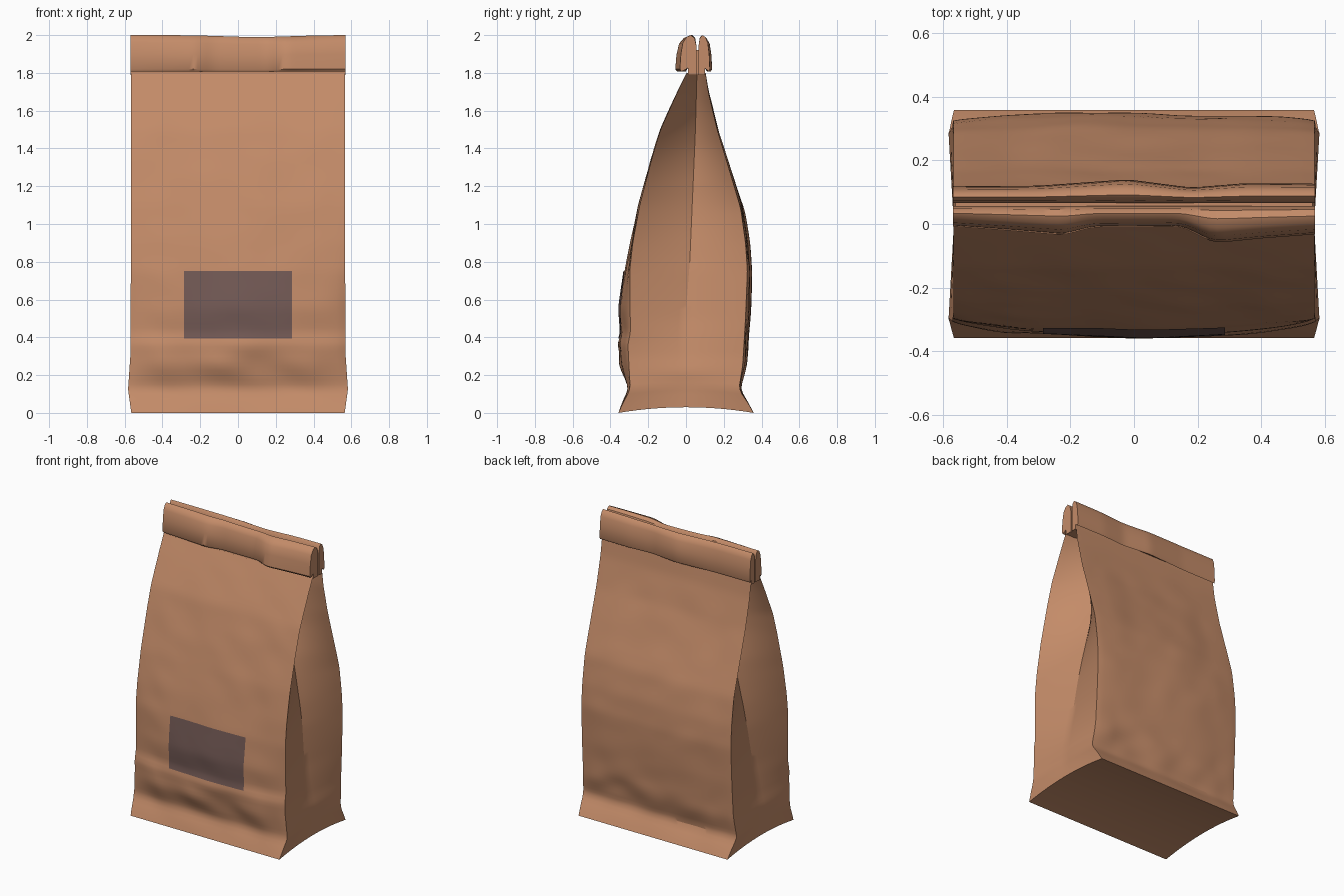
import bpy, bmesh, math
from mathutils import Vector, noise

if "Cube" in bpy.data.objects:
    bpy.data.objects.remove(bpy.data.objects["Cube"])


def material(name, rgb):
    m = bpy.data.materials.new(name)
    m.diffuse_color = (*rgb, 1)
    m.use_nodes = True
    m.node_tree.nodes["Principled BSDF"].inputs["Base Color"].default_value = m.diffuse_color
    return m


PAPER = material("kraft paper", (0.55, 0.26, 0.14))
LABEL = material("label mauve brown", (0.17, 0.10, 0.09))

# profiles along the height: (z, value)
FRONT_EDGE = [(0, -.358), (.05, -.335), (.125, -.295), (.25, -.302), (.375, -.308), (.41, -.294),
              (.75, -.298), (.9, -.282), (1.1, -.245), (1.35, -.18), (1.5, -.135), (1.7, -.045), (1.8, .003)]
FRONT_BULGE = [(0, 0), (.125, .01), (.25, .04), (.375, .052), (.41, .046), (.55, .056),
               (.74, .03), (.9, .012), (1.2, .006), (1.8, 0)]
BACK_EDGE = [(0, .358), (.05, .33), (.125, .28), (.25, .30), (.5, .315), (.75, .325), (.9, .315),
             (1.08, .29), (1.2, .255), (1.35, .21), (1.5, .165), (1.7, .118), (1.8, .104)]
BACK_BULGE = [(0, 0), (.125, .006), (.3, .025), (.75, .025), (1.2, .01), (1.8, 0)]
WIDTH = [(0, .565), (.125, .582), (.3, .57), (1.0, .566), (1.8, .566)]
CREASE_Y = [(0, 0), (.4, -.01), (.8, .02), (1.5, .05), (1.8, .058)]
CREASE_DEPTH = [(0, .0), (.125, .018), (.22, .01), (.35, .035), (.5, .062), (.75, .09), (.9, .115),
                (1.1, .155), (1.2, .175), (1.4, .23), (1.8, .3)]
H = 1.8


def lerp(table, t):
    for (a, p), (b, q) in zip(table, table[1:]):
        if t <= b:
            return p + (q - p) * max(0, (t - a) / (b - a))
    return table[-1][1]


def soft(table, z):
    # rounded version of a profile, exact at both ends
    r = min(.025, z, H - z)
    return (lerp(table, z - r) + 2 * lerp(table, z) + lerp(table, z + r)) / 4


def crumple(x, z, seed):
    low = math.exp(-((z - .27) / .12) ** 2)
    n = noise.noise(Vector((x * 2.6, seed, z * 1.9))) * .007
    n += noise.noise(Vector((x * 5 + z * 2, seed + 5, z * 6))) * (.005 + .011 * low)
    return n * min(1, z / .12) * min(1, (H - z) / .3)


def wall(x, z, edge, bulge, seed):
    s = max(0, 1 - (x / lerp(WIDTH, z)) ** 2)
    sign = 1 if seed else -1
    return soft(edge, z) + sign * soft(bulge, z) * s ** .7 + crumple(x, z, seed) * min(1, s * 2)


def front(x, z):
    return wall(x, z, FRONT_EDGE, FRONT_BULGE, 0)


def back(x, z):
    return wall(x, z, BACK_EDGE, BACK_BULGE, 9)


def panel(fn):
    def point(u, v):
        z = v * H
        x = (2 * u - 1) * lerp(WIDTH, z)
        return x, fn(x, z), z
    return point


def gusset(side):
    def point(u, v):
        z, t = v * H, 2 * u - 1
        c = soft(CREASE_Y, z)
        end = soft(FRONT_EDGE if t < 0 else BACK_EDGE, z)
        x = lerp(WIDTH, z) - soft(CREASE_DEPTH, z) * (1 - abs(t))
        lift = .03 * (1 - t * t) * max(0, 1 - z / .25)
        return side * x, c + (end - c) * abs(t), z + lift
    return point


def base(u, v):
    t = 2 * v - 1
    return (2 * u - 1) * .565, t * .358, .03 * (1 - t * t)


def add_grid(bm, fn, nu, nv):
    vs = [[bm.verts.new(fn(i / nu, j / nv)) for i in range(nu + 1)] for j in range(nv + 1)]
    for j in range(nv):
        for i in range(nu):
            bm.faces.new((vs[j][i], vs[j][i + 1], vs[j + 1][i + 1], vs[j + 1][i]))


def finish(bm, name, mat, angle=25, recalc=True):
    if recalc:
        bmesh.ops.remove_doubles(bm, verts=bm.verts, dist=.0004)
        bmesh.ops.recalc_face_normals(bm, faces=bm.faces)
    me = bpy.data.meshes.new(name)
    bm.to_mesh(me)
    bm.free()
    me.materials.append(mat)
    ob = bpy.data.objects.new(name, me)
    bpy.context.collection.objects.link(ob)
    bpy.ops.object.select_all(action='DESELECT')
    ob.select_set(True)
    bpy.context.view_layer.objects.active = ob
    bpy.ops.object.shade_smooth_by_angle(angle=math.radians(angle))
    return ob


# bag body: front, back, two folded gussets, arched base
bm = bmesh.new()
add_grid(bm, panel(front), 48, 72)
add_grid(bm, panel(back), 48, 72)
add_grid(bm, gusset(1), 16, 72)
add_grid(bm, gusset(-1), 16, 72)
add_grid(bm, base, 48, 16)
finish(bm, "bag_body", PAPER)


# label sheet following the front panel
def label_point(u, v):
    x, z = (2 * u - 1) * .285, .395 + v * .355
    return x, front(x, z) - .006, z


bm = bmesh.new()
add_grid(bm, label_point, 24, 14)
finish(bm, "label", LABEL, recalc=False)


# folded lips: profile of (0 = outer .. 1 = inner, z) swept across the width
LIP = [(.1, 1.808), (0, 1.82), (.06, 1.9), (.18, 1.96), (.4, 1.99), (.65, 2.0), (.88, 1.985),
       (1, 1.94), (1, 1.79)]


def lip(name, outer, inner, neck):
    bm = bmesh.new()
    n = 48
    rows = []
    for i in range(n + 1):
        x = -.568 + 1.136 * i / n
        out = sum(lerp(outer, x + d) for d in (-.02, 0, .02)) / 3
        dip = .01 * math.exp(-((x - .1) / .25) ** 2)
        pts = [(out + (inner - out) * f, z - dip * max(0, (z - 1.8) / .2)) for f, z in LIP]
        pts += [(neck, 1.79), (neck, 1.825)]
        rows.append([bm.verts.new((x, y, z)) for y, z in pts])
    m = len(rows[0])
    for a, b in zip(rows, rows[1:]):
        for k in range(m):
            bm.faces.new((a[k], a[(k + 1) % m], b[(k + 1) % m], b[k]))
    bm.faces.new(rows[0])
    bm.faces.new(rows[-1])
    finish(bm, name, PAPER, 40)


lip("front_lip", [(-.6, -.005), (-.4, -.02), (-.22, -.035), (-.13, -.01), (.15, -.008),
                  (.25, -.06), (.4, -.045), (.6, -.03)], .056, .01)
lip("back_lip", [(-.6, .118), (-.3, .12), (-.02, .14), (.18, .114), (.35, .128), (.6, .126)], .066, .1)

# pinched paper closing the mouth between the lips
bm = bmesh.new()
bmesh.ops.create_cube(bm, size=1)
for v in bm.verts:
    v.co = Vector((v.co.x * 1.12, .061 + v.co.y * .012, 1.855 + v.co.z * .13))
finish(bm, "mouth_fold", PAPER)
